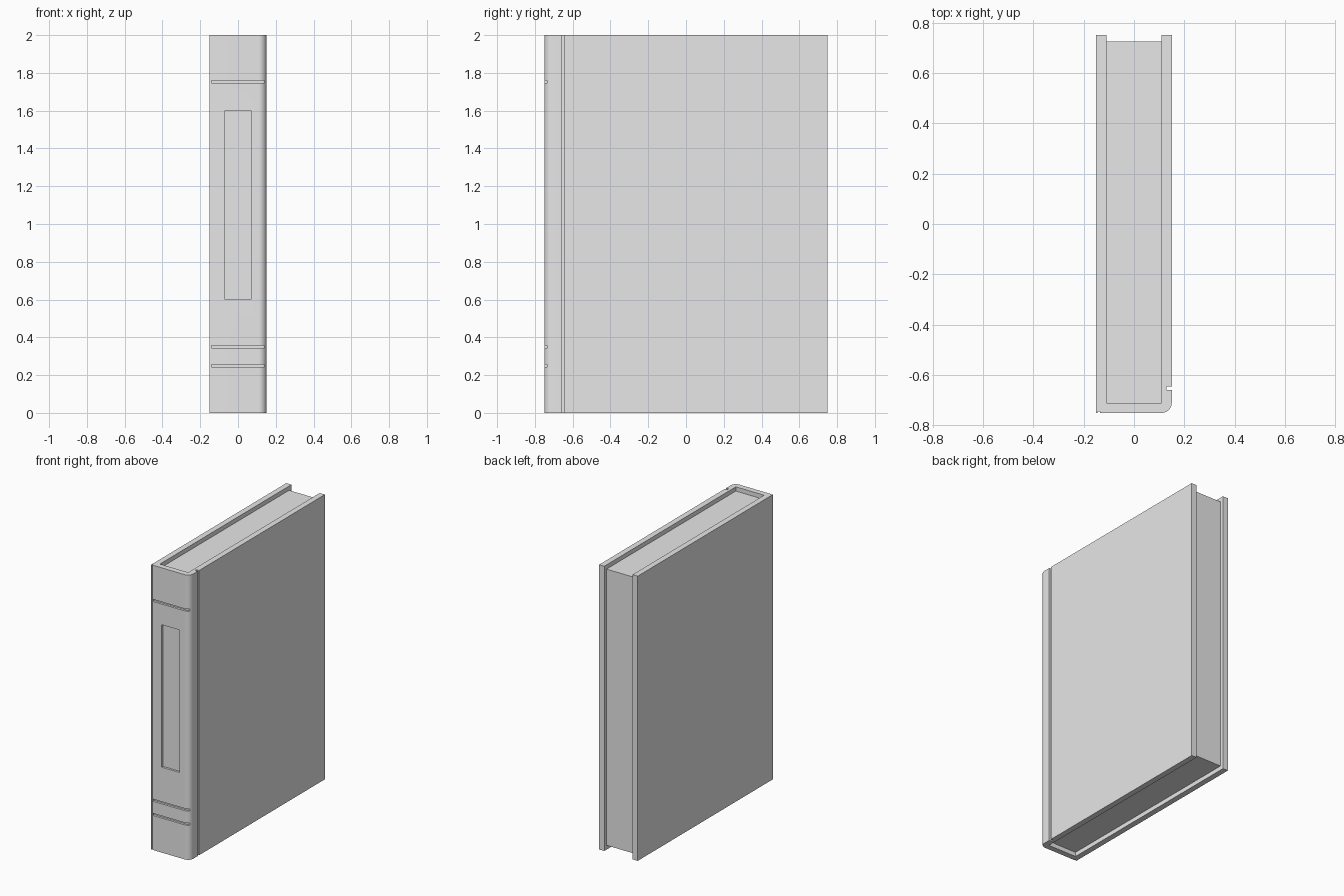
import bpy, bmesh, math

cube = bpy.data.objects.get("Cube")
if cube:
    bpy.data.objects.remove(cube, do_unlink=True)

grey = bpy.data.materials.new("plain grey")
grey.use_nodes = True
COLOR = (0.8, 0.8, 0.8, 1)
grey.diffuse_color = COLOR
grey.node_tree.nodes["Principled BSDF"].inputs["Base Color"].default_value = COLOR

HX, HY, H = 0.15, 0.75, 2.0    # half width, half depth, height
T = 0.04                       # board thickness


def finish(name, bm):
    bmesh.ops.recalc_face_normals(bm, faces=bm.faces)
    mesh = bpy.data.meshes.new(name)
    bm.to_mesh(mesh)
    bm.free()
    mesh.materials.append(grey)
    ob = bpy.data.objects.new(name, mesh)
    bpy.context.collection.objects.link(ob)
    return ob


def extrude(name, profile, z0, z1):
    bm = bmesh.new()
    face = bm.faces.new([bm.verts.new((x, y, z0)) for x, y in profile])
    top = bmesh.ops.extrude_face_region(bm, geom=[face])["geom"]
    verts = [v for v in top if isinstance(v, bmesh.types.BMVert)]
    bmesh.ops.translate(bm, vec=(0, 0, z1 - z0), verts=verts)
    return finish(name, bm)


def box(name, x0, x1, y0, y1, z0, z1):
    return extrude(name, [(x0, y0), (x1, y0), (x1, y1), (x0, y1)], z0, z1)


# Cover: U section with one rounded spine corner, a hinge groove and an edge notch
arc = [(HX - T + T * math.sin(a), -HY + T - T * math.cos(a))
       for a in (math.radians(90 * i / 10) for i in range(11))]
notch = [(-0.145, -HY), (-0.145, -HY + 0.006), (-0.135, -HY + 0.006), (-0.135, -HY)]
hinge = [(HX, -0.66), (HX - 0.02, -0.66), (HX - 0.02, -0.645), (HX, -0.645)]
inside = [(HX, HY), (HX - T, HY), (HX - T, -HY + T),
          (-HX + T, -HY + T), (-HX + T, HY), (-HX, HY)]
cover = extrude("cover", [(-HX, -HY)] + notch + arc + hinge + inside, 0, H)

# Spine bands and sunken title panel
cutters = [box("band_cutter", -0.14, 0.2, -0.8, -HY + 0.015, z - 0.0075, z + 0.0075)
           for z in (0.25, 0.35, 1.753)]
cutters.append(box("panel_cutter", -0.07, 0.07, -0.8, -HY + 0.015, 0.6, 1.6))
for c in cutters:
    c.hide_render = True
    c.hide_viewport = True
    mod = cover.modifiers.new("cut", 'BOOLEAN')
    mod.operation = 'DIFFERENCE'
    mod.solver = 'EXACT'
    mod.object = c

# Apply the cuts, then remove the cutters
bpy.context.view_layer.update()
graph = bpy.context.evaluated_depsgraph_get()
cut_mesh = bpy.data.meshes.new_from_object(cover.evaluated_get(graph))
cover.modifiers.clear()
cover.data = cut_mesh
for c in cutters:
    bpy.data.objects.remove(c, do_unlink=True)

# Page block set back from the cover edges
pages = box("pages", -HX + T, HX - T, -HY + T, 0.725, 0.03, H - 0.03)

# Smooth the rounded corner only
bpy.ops.object.select_all(action='DESELECT')
cover.select_set(True)
bpy.context.view_layer.objects.active = cover
bpy.ops.object.shade_smooth_by_angle(angle=math.radians(30))
